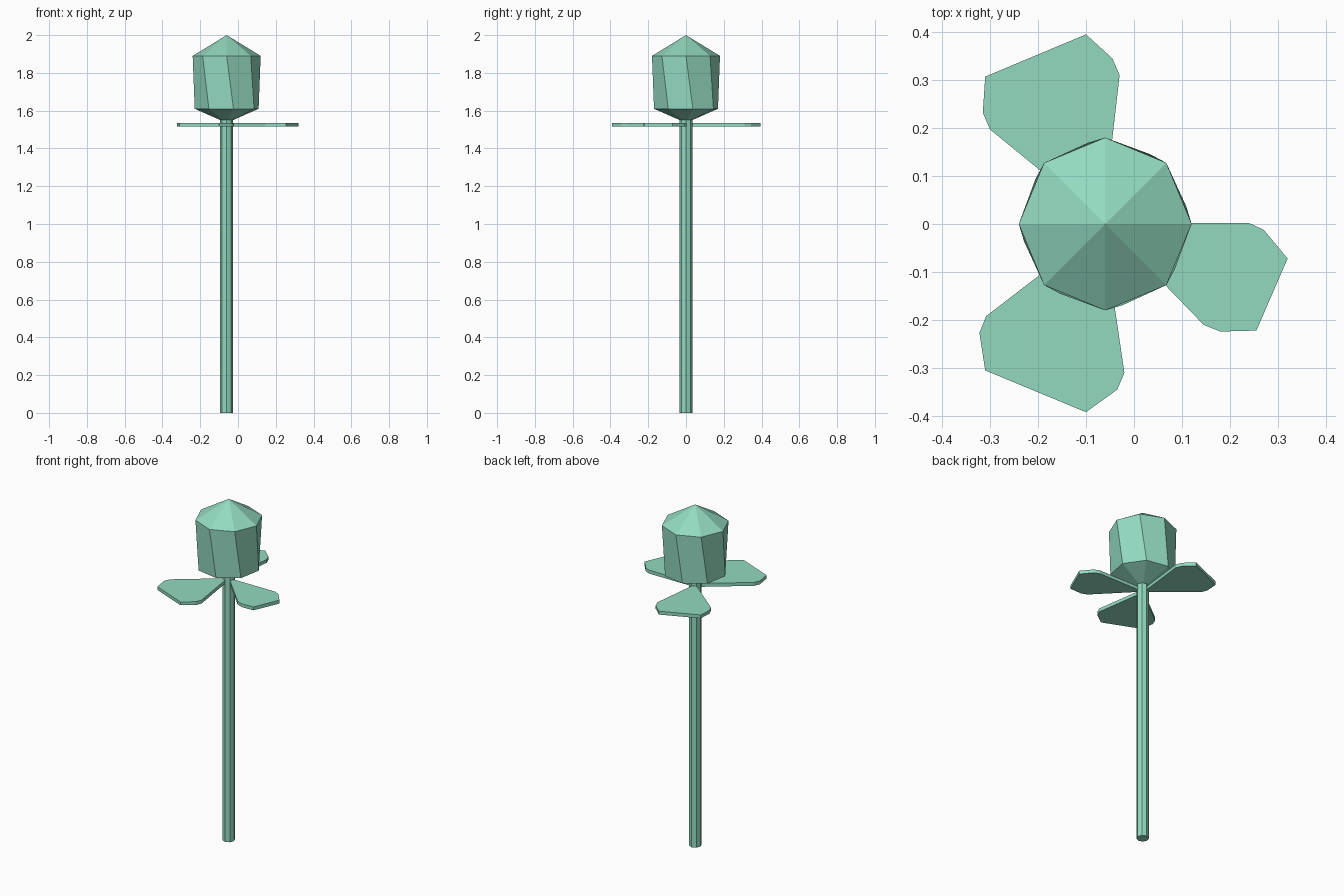
import bpy
import bmesh
from math import cos, sin, pi, radians

if "Cube" in bpy.data.objects:
    bpy.data.objects.remove(bpy.data.objects["Cube"], do_unlink=True)

AXIS_X = -0.06
SIDES = 8

green = bpy.data.materials.new("mint green")
green.use_nodes = True
colour = (0.29, 0.70, 0.53, 1)
green.diffuse_color = colour
green.node_tree.nodes["Principled BSDF"].inputs["Base Color"].default_value = colour


def finish(name, bm):
    bmesh.ops.recalc_face_normals(bm, faces=bm.faces)
    mesh = bpy.data.meshes.new(name)
    bm.to_mesh(mesh)
    bm.free()
    mesh.materials.append(green)
    obj = bpy.data.objects.new(name, mesh)
    obj.location.x = AXIS_X
    bpy.context.collection.objects.link(obj)
    return obj


def lathe(name, profile):
    """Stack of (radius, z, twist) rings; zero radius makes a point."""
    bm = bmesh.new()
    rings = []
    for r, z, twist in profile:
        if r == 0:
            rings.append([bm.verts.new((0, 0, z))] * SIDES)
            continue
        angles = [2 * pi * i / SIDES + radians(twist) for i in range(SIDES)]
        rings.append([bm.verts.new((r * cos(a), r * sin(a), z)) for a in angles])
    for low, high in zip(rings, rings[1:]):
        for i in range(SIDES):
            j = (i + 1) % SIDES
            corners = dict.fromkeys((low[i], low[j], high[j], high[i]))
            bm.faces.new(list(corners))
    for (r, z, twist), ring in ((profile[0], rings[0]), (profile[-1], rings[-1])):
        if r:
            bm.faces.new(ring)
    return finish(name, bm)


def leaf(name, outline, bottom=1.515, top=1.535):
    """Flat slab tapering to the stem."""
    bm = bmesh.new()
    verts = [bm.verts.new((x - AXIS_X, y, bottom)) for x, y in outline]
    face = bm.faces.new(verts)
    new = bmesh.ops.extrude_face_region(bm, geom=[face])["geom"]
    for v in new:
        if isinstance(v, bmesh.types.BMVert):
            v.co.z = top
    return finish(name, bm)


# Stem and closed bud
lathe("stem", [(0.034, 0, 0), (0.034, 1.555, 0)])
lathe("flower_bud", [(0.034, 1.55, 12), (0.173, 1.61, 12), (0.18, 1.89, 0), (0, 2, 0)])

# Three leaves spread under the bud
leaf("back_leaf", [(-0.065, 0.005), (-0.03, 0.31), (-0.045, 0.345), (-0.1, 0.395),
                   (-0.31, 0.307), (-0.315, 0.232), (-0.3, 0.197)])
leaf("front_leaf", [(-0.065, -0.005), (-0.308, -0.192), (-0.322, -0.227),
                    (-0.31, -0.305), (-0.1, -0.392), (-0.035, -0.345), (-0.02, -0.31)])
leaf("left_leaf", [(-0.06, 0.002), (0.145, -0.21), (0.18, -0.224), (0.255, -0.222),
                   (0.32, -0.072), (0.27, -0.012), (0.24, 0.002)])
